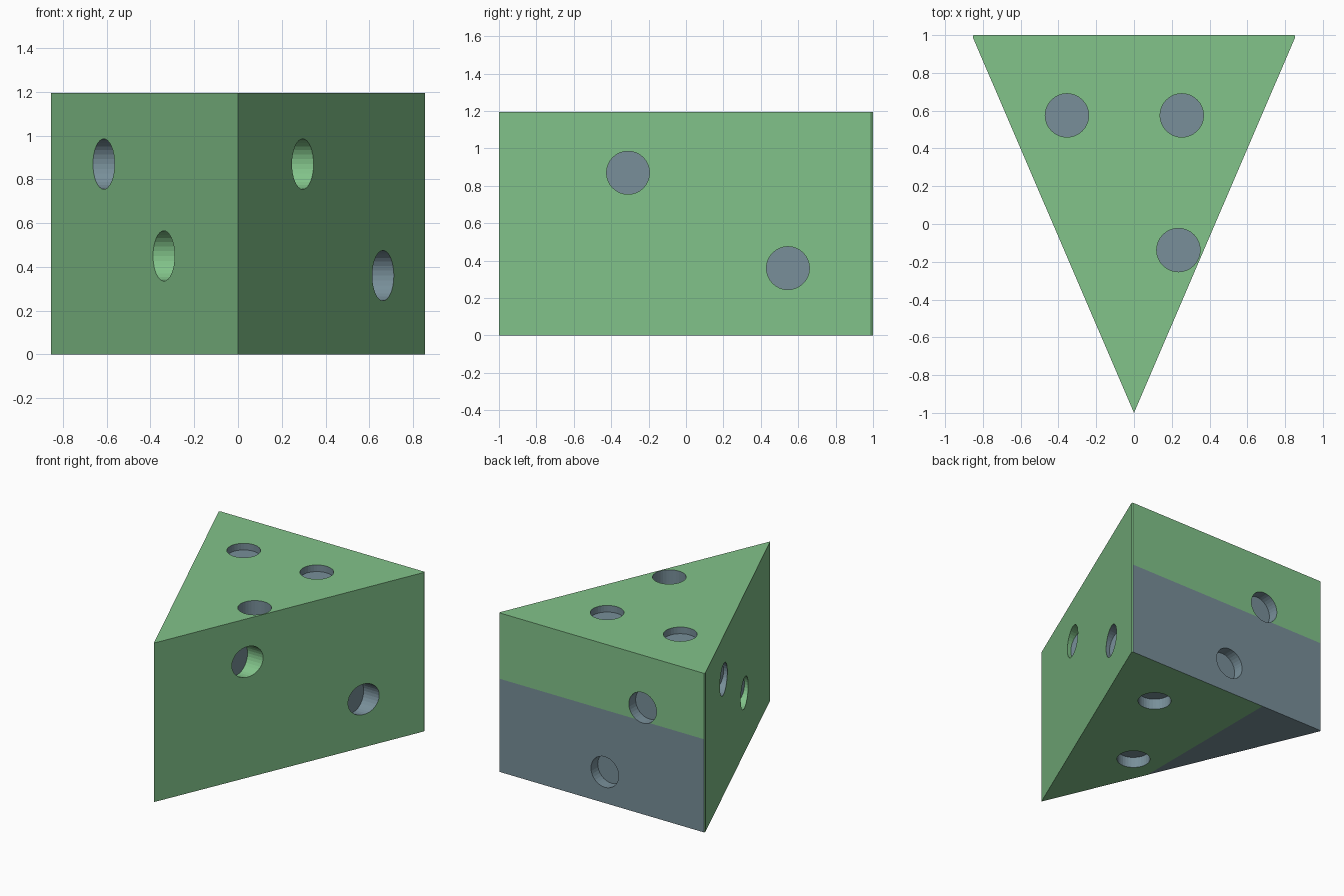
import bpy, bmesh
from mathutils import Vector, Matrix

if "Cube" in bpy.data.objects:
    bpy.data.objects.remove(bpy.data.objects["Cube"])


def material(name, rgb):
    m = bpy.data.materials.new(name)
    m.diffuse_color = (*rgb, 1)
    m.use_nodes = True
    m.node_tree.nodes["Principled BSDF"].inputs["Base Color"].default_value = m.diffuse_color
    return m


GREEN, GREY = 0, 1
MATS = [material("green", (0.223, 0.546, 0.254)),
        material("blue_grey", (0.188, 0.275, 0.320))]


def make_object(name, bm):
    bmesh.ops.recalc_face_normals(bm, faces=bm.faces)
    me = bpy.data.meshes.new(name)
    bm.to_mesh(me)
    bm.free()
    for m in MATS:
        me.materials.append(m)
    ob = bpy.data.objects.new(name, me)
    bpy.context.collection.objects.link(ob)
    return ob


# Wedge body: triangular outline with tiny chamfers at the back corners
HEIGHT = 1.195
outline = [(0, -1), (0.854, 0.99), (0.85, 1), (-0.85, 1), (-0.854, 0.99)]
bm = bmesh.new()
base = bm.faces.new([bm.verts.new((x, y, 0)) for x, y in outline])
ext = bmesh.ops.extrude_face_region(bm, geom=[base], use_keep_orig=True)
bmesh.ops.translate(bm, vec=(0, 0, HEIGHT),
                    verts=[g for g in ext["geom"] if isinstance(g, bmesh.types.BMVert)])
bmesh.ops.recalc_face_normals(bm, faces=bm.faces)

# Colour borders: lower back panel and left part of the underside
for co, no in (((0, 0, 0.70), (0, 0, 1)), ((-0.325, 0, 0), (1, 0, 0))):
    bmesh.ops.bisect_plane(bm, geom=bm.verts[:] + bm.edges[:] + bm.faces[:],
                           plane_co=co, plane_no=no)
bm.normal_update()
for f in bm.faces:
    c = f.calc_center_median()
    if (f.normal.y > 0.95 and c.z < 0.70) or (f.normal.z < -0.9 and c.x < -0.325):
        f.material_index = GREY
body = make_object("cheese_wedge", bm)

# Round holes: mouth centre, outward axis, depth, wall colour
X, Y, Z = Vector((1, 0, 0)), Vector((0, 1, 0)), Vector((0, 0, 1))


def side_x(y):
    return 0.854 * (y + 1) / 1.99


holes = [
    ((-0.355, 0.575, HEIGHT), Z, 0.05, GREY),
    ((0.253, 0.575, HEIGHT), Z, 0.05, GREY),
    ((0.235, -0.138, HEIGHT), Z, 0.12, GREY),
    ((0.296, 0.575, 0), -Z, 0.08, GREY),
    ((-0.111, -0.138, 0), -Z, 0.08, GREY),
    ((side_x(-0.31), -0.31, 0.87), X, 0.08, GREEN),
    ((side_x(0.545), 0.545, 0.36), X, 0.08, GREY),
    ((-side_x(0.43), 0.43, 0.87), -X, 0.08, GREY),
    ((-side_x(-0.21), -0.21, 0.45), -X, 0.08, GREEN),
    ((-0.34, 1, 0.80), Y, 0.08, GREY),
    ((-0.025, 1, 0.233), Y, 0.08, GREY),
]
bm = bmesh.new()
for mouth, axis, depth, wall in holes:
    out = 0.09  # reach past the surface
    mid = Vector(mouth) + axis * (out - depth) / 2
    rot = Z.rotation_difference(axis).to_matrix().to_4x4()
    made = bmesh.ops.create_cone(bm, cap_ends=True, segments=32, radius1=0.115,
                                 radius2=0.115, depth=out + depth,
                                 matrix=Matrix.Translation(mid) @ rot)
    for f in {f for v in made["verts"] for f in v.link_faces}:
        f.material_index = GREY if len(f.verts) > 4 else wall
cutter = make_object("hole_cutter", bm)
cutter.hide_render = True

# Cut the holes, keeping the cutter's colours on the inside
mod = body.modifiers.new("holes", "BOOLEAN")
mod.operation = "DIFFERENCE"
mod.solver = "EXACT"
mod.object = cutter
bpy.context.view_layer.objects.active = body
body.select_set(True)
bpy.ops.object.modifier_apply(modifier=mod.name)
bpy.data.objects.remove(cutter)
